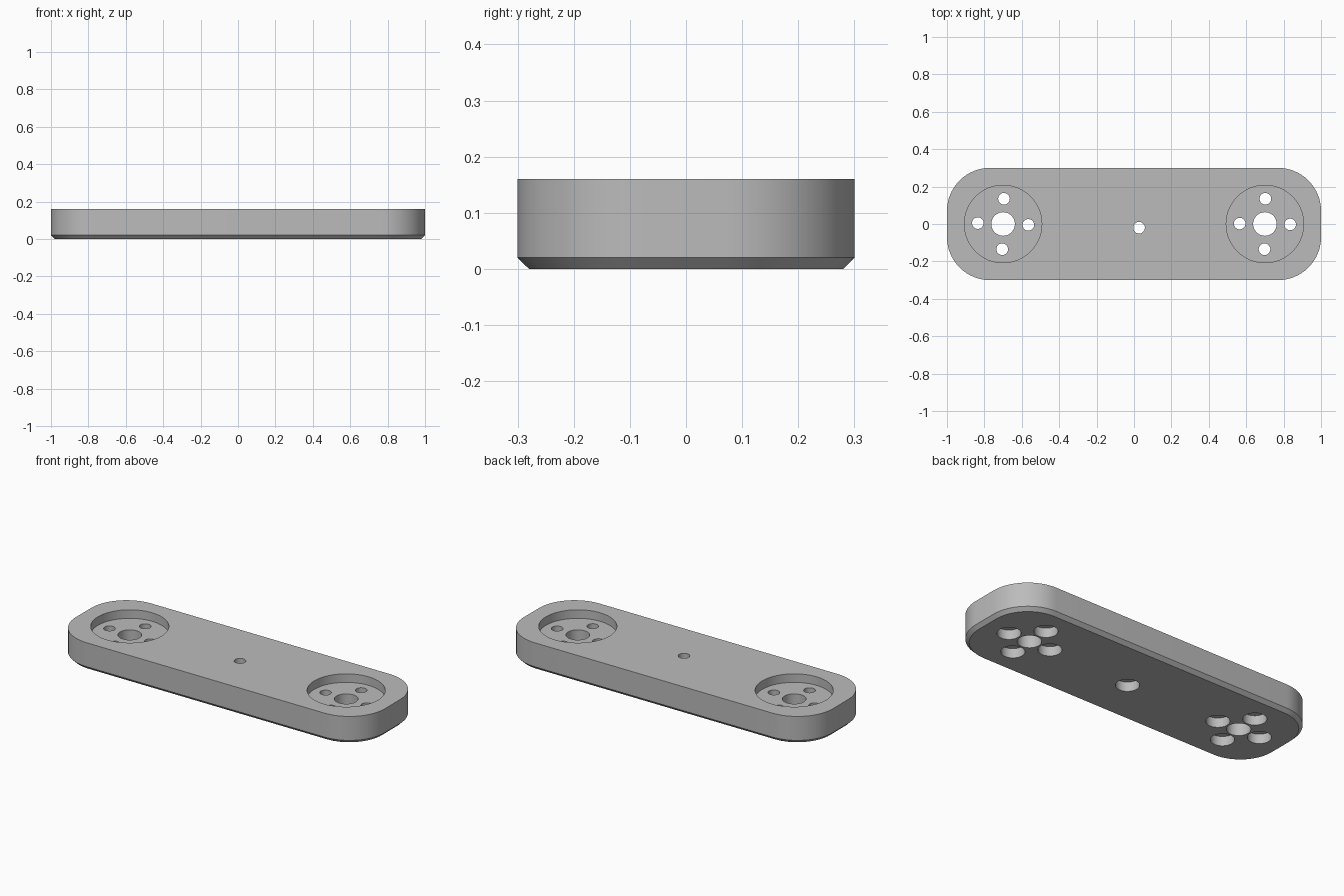
import bpy, bmesh
from math import sin, cos, pi, radians

cube = bpy.data.objects.get("Cube")
if cube:
    bpy.data.objects.remove(cube, do_unlink=True)

HALF_X, HALF_Y, HEIGHT = 1.0, 0.3, 0.16
CORNER, CHAMFER = 0.23, 0.02
POCKET_FLOOR, BORE_TOP = 0.11, 0.055

grey = bpy.data.materials.new("plain grey")
grey.use_nodes = True
colour = (0.5, 0.5, 0.5, 1)
grey.diffuse_color = colour
grey.node_tree.nodes["Principled BSDF"].inputs["Base Color"].default_value = colour


def loft(name, rings):
    """Closed solid from equal-length rings of points, bottom to top."""
    bm = bmesh.new()
    loops = [[bm.verts.new(p) for p in ring] for ring in rings]
    n = len(loops[0])
    for low, high in zip(loops, loops[1:]):
        for i in range(n):
            j = (i + 1) % n
            bm.faces.new((low[i], low[j], high[j], high[i]))
    bm.faces.new(loops[0][::-1])
    bm.faces.new(loops[-1])
    mesh = bpy.data.meshes.new(name)
    bm.to_mesh(mesh)
    bm.free()
    mesh.materials.append(grey)
    obj = bpy.data.objects.new(name, mesh)
    bpy.context.collection.objects.link(obj)
    return obj


def rounded_outline(inset, z, steps=16):
    radius = CORNER - inset
    points = []
    for k, (sx, sy) in enumerate(((1, 1), (-1, 1), (-1, -1), (1, -1))):
        for i in range(steps + 1):
            a = (k + i / steps) * pi / 2
            points.append((sx * (HALF_X - CORNER) + radius * cos(a),
                           sy * (HALF_Y - CORNER) + radius * sin(a), z))
    return points


def turned(name, x, y, profile, sides=48):
    """Round cutter from (radius, z) pairs."""
    return loft(name, [[(x + r * cos(2 * pi * i / sides),
                         y + r * sin(2 * pi * i / sides), z)
                        for i in range(sides)] for r, z in profile])


# Plate with rounded corners and a chamfered lower edge
plate = loft("plate", [rounded_outline(CHAMFER, 0),
                       rounded_outline(0, CHAMFER),
                       rounded_outline(0, HEIGHT)])

# Screw hole: narrow shaft with a wide recess underneath
screw = [(0.062, -0.05), (0.062, BORE_TOP), (0.031, BORE_TOP), (0.031, 0.25)]
cutters = [turned("centre_hole_cutter", 0.027, -0.02, screw)]

# Round pocket, axle hole and four screw holes at each end
for side, cx, turn in (("right", -0.7, -2), ("left", 0.7, -1)):
    cutters.append(turned(side + "_pocket_cutter", cx, 0,
                          [(0.207, POCKET_FLOOR), (0.207, 0.25)], 96))
    cutters.append(turned(side + "_axle_cutter", cx, 0,
                          [(0.063, -0.05), (0.063, 0.25)]))
    for k in range(4):
        a = radians(turn) + k * pi / 2
        cutters.append(turned(side + "_screw_cutter", cx + 0.135 * cos(a),
                              0.135 * sin(a), screw))

for cutter in cutters:
    cut = plate.modifiers.new(cutter.name, 'BOOLEAN')
    cut.operation = 'DIFFERENCE'
    cut.solver = 'EXACT'
    cut.object = cutter

# Apply the cuts and remove the cutters
bpy.ops.object.select_all(action='DESELECT')
plate.select_set(True)
bpy.context.view_layer.objects.active = plate
for cutter in cutters:
    bpy.ops.object.modifier_apply(modifier=cutter.name)
    bpy.data.objects.remove(cutter, do_unlink=True)

bpy.ops.object.shade_smooth_by_angle(angle=radians(30))
